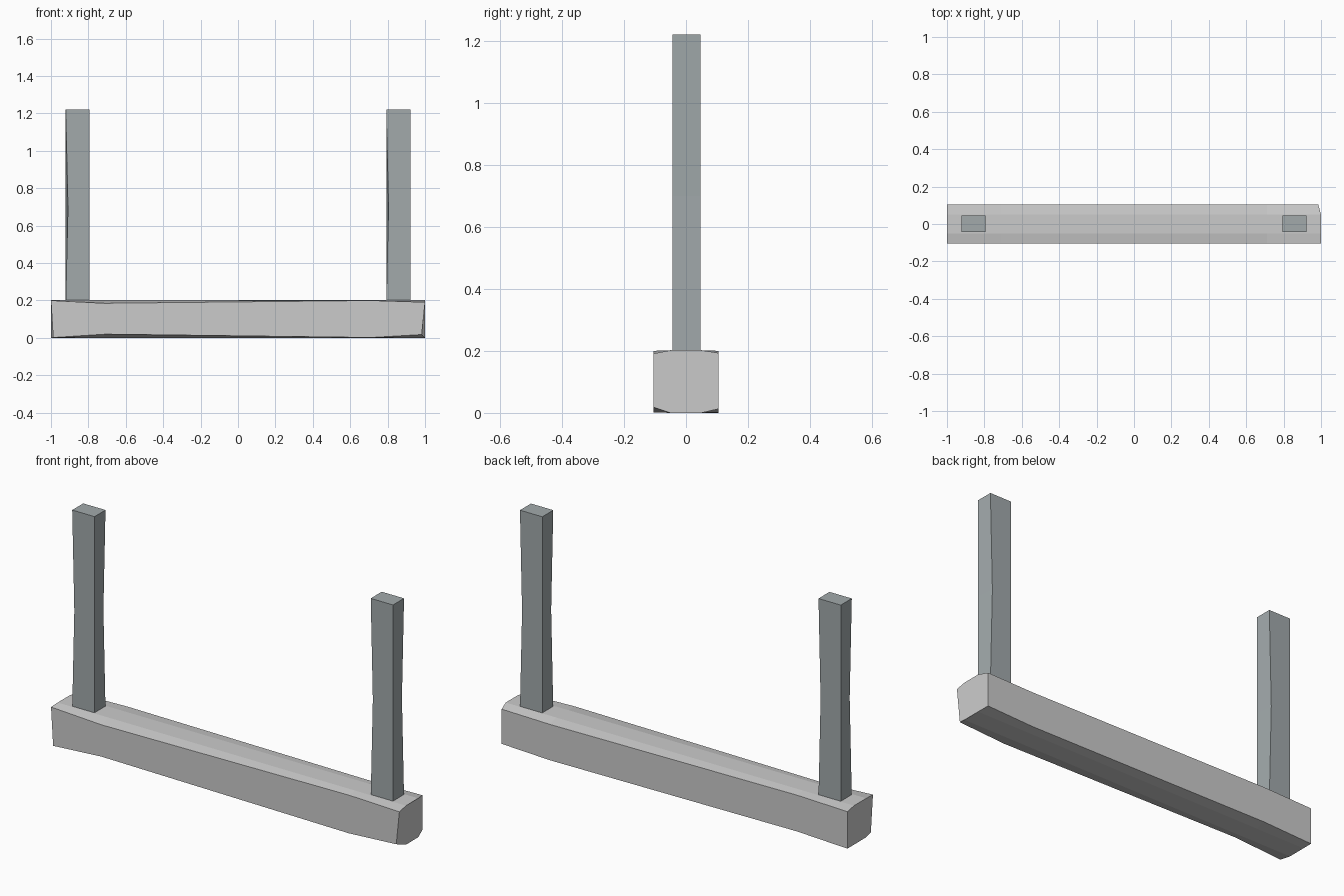
import bpy, bmesh

if "Cube" in bpy.data.objects:
    bpy.data.objects.remove(bpy.data.objects["Cube"])


def material(name, color):
    m = bpy.data.materials.new(name)
    m.diffuse_color = color
    m.use_nodes = True
    m.node_tree.nodes["Principled BSDF"].inputs["Base Color"].default_value = m.diffuse_color
    return m


def loft(name, rings, mat=None):
    """Skin a list of equal-length rings and cap both ends."""
    bm = bmesh.new()
    loops = [[bm.verts.new(p) for p in ring] for ring in rings]
    n = len(loops[0])
    for a, b in zip(loops, loops[1:]):
        for i in range(n):
            j = (i + 1) % n
            bm.faces.new((a[i], a[j], b[j], b[i]))
    bm.faces.new(loops[0])
    bm.faces.new(loops[-1])
    bmesh.ops.recalc_face_normals(bm, faces=bm.faces)
    me = bpy.data.meshes.new(name)
    bm.to_mesh(me)
    bm.free()
    ob = bpy.data.objects.new(name, me)
    bpy.context.collection.objects.link(ob)
    if mat:
        me.materials.append(mat)
    return ob


# Rough stone beam: each section has sides at y=+-W and flat ridges at y=+-R
W, R, H = 0.105, 0.05, 0.202


def section(xs, ft, fb, bt, bb):
    """xs: x of front-top, front-bottom, ridges, back-bottom, back-top."""
    xft, xfb, xm, xbb, xbt = xs
    return [(xft, -W, ft), (xfb, -W, fb), (xm, -R, 0), (xm, R, 0),
            (xbb, W, bb), (xbt, W, bt), (xm, R, H), (xm, -R, H)]


loft("stone_beam", [
    section((-1, -0.988, -1, -1, -1), 0.2, 0.002, 0.192, 0),
    section((-0.71,) * 5, 0.185, 0.02, 0.2, 0.012),
    section((0.71,) * 5, 0.2, 0.002, 0.188, 0.002),
    section((1, 0.982, 1, 0.985, 0.985), 0.191, 0.018, 0.193, 0.013),
])

# Two square posts, two opposite edges worn inward at mid height
post_mat = material("post_grey", (0.36, 0.40, 0.41, 1))
for side, cx in (("left", -0.857), ("right", 0.857)):
    rings = []
    for z, d in ((0.19, 0), (0.70, 0.012), (1.22, 0)):
        x0, x1, y0, y1 = cx - 0.064, cx + 0.064, -0.044, 0.046
        rings.append([(x0 + d, y0, z), (x1, y0, z), (x1 - d, y1, z), (x0, y1, z)])
    loft(side + "_post", rings, post_mat)
